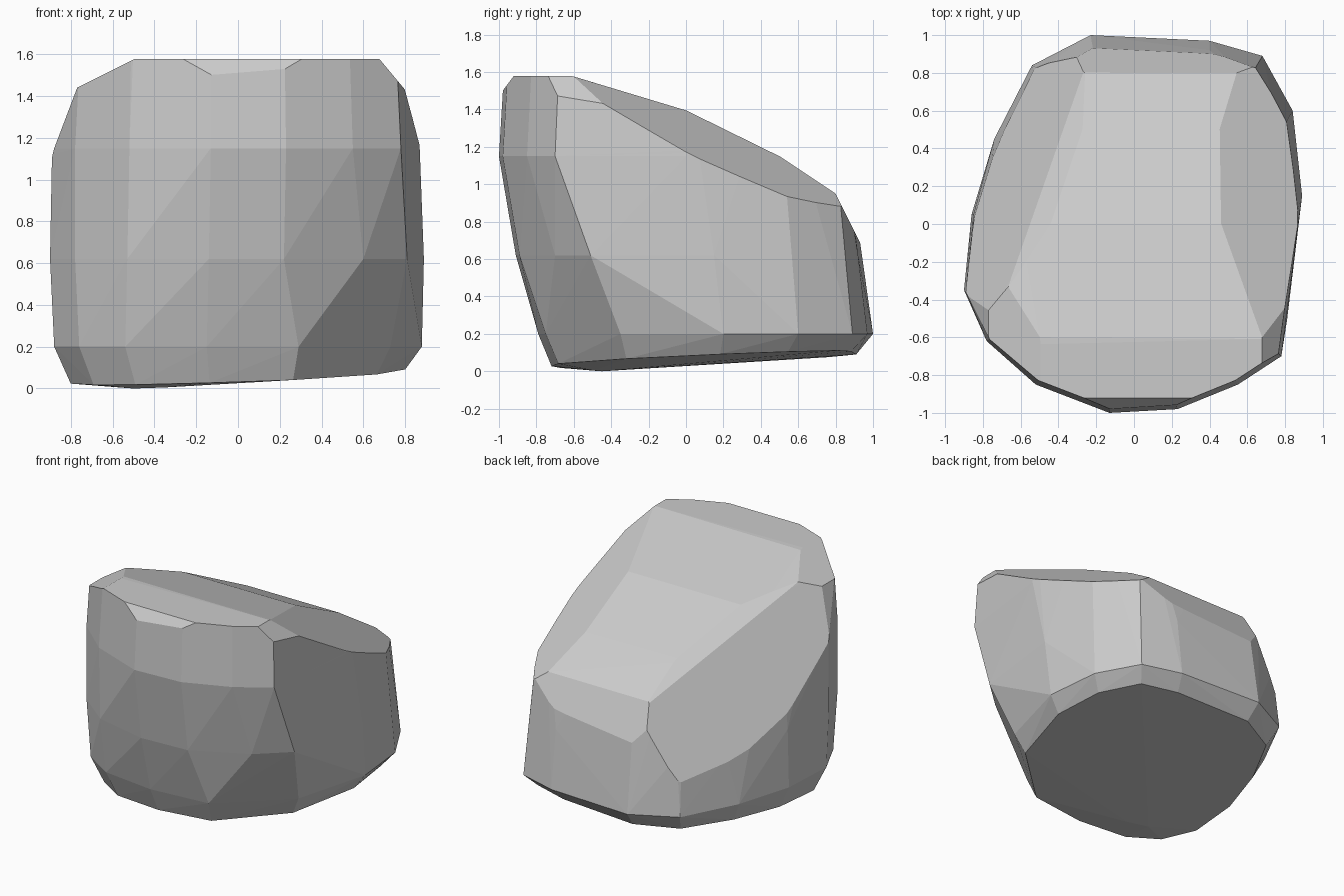
import bpy, bmesh
from mathutils import Vector

if "Cube" in bpy.data.objects:
    bpy.data.objects.remove(bpy.data.objects["Cube"])

# Horizontal outlines of the boulder, counter-clockwise from the front
low = [(-.15, -.79), (.29, -.75), (.73, -.35), (.88, .2), (.84, .6), (.68, .89), (.4, .97),
       (-.23, 1), (-.54, .84), (-.74, .45), (-.86, .05), (-.88, -.35), (-.76, -.6), (-.54, -.74)]
mid = [(-.14, -.91), (.22, -.89), (.6, -.7), (.81, -.51), (.89, .15), (.81, .53), (.66, .84),
       (.4, .92), (-.22, .94), (-.5, .82), (-.85, .05), (-.9, -.35), (-.78, -.62), (-.53, -.82)]
high = [(-.13, -1), (.23, -.98), (.55, -.85), (.78, -.7), (.87, 0), (.8, .5), (.62, .78),
        (-.2, .82), (-.5, .7), (-.8, .05), (-.89, -.36), (-.78, -.62), (-.52, -.85)]

# Planes that chip the block: normal, point on plane
chips = [
    ((0, .16, .53), (0, -.58, 1.57)),      # sloping top, three breaks
    ((0, .31, .63), (0, -.05, 1.42)),
    ((0, .2, .3), (0, .8, .95)),
    ((0, .2, .1), (0, .9, .75)),           # back shoulder
    ((0, 0, 1), (0, 0, 1.578)),            # crown
    ((0, -.8, .6), (0, -.95, 1.54)),       # front brow
    ((-.29, 0, .11), (-.88, 0, 1.15)),     # left shoulder
    ((-.12, 0, .24), (-.77, 0, 1.44)),
    ((.23, 0, .06), (.86, 0, 1.2)),        # right shoulder
    ((.12, 0, .1), (.8, 0, 1.43)),
    ((.55, .5, 1), (.78, .4, 1.02)),
    ((-.54, .33, .29), (-.4, .36, 1.2)),   # back left slope and its ridge
    ((-.4, .46, .66), (-.4, .36, 1.17)),
]


def hull(bm):
    """Wrap all points in a clean closed skin."""
    pts = [v.co.copy() for v in bm.verts]
    bm.clear()
    for p in pts:
        bm.verts.new(p)
    bmesh.ops.remove_doubles(bm, verts=bm.verts[:], dist=.01)
    res = bmesh.ops.convex_hull(bm, input=bm.verts[:])
    loose = [v for v in bm.verts if not v.link_faces]
    bmesh.ops.delete(bm, geom=loose, context='VERTS')


# Raw block from the outlines, with a slightly tilted underside
bm = bmesh.new()
for x, y in low:
    x2, y2 = x * .91, y * .91
    bm.verts.new((x2, y2, .06 + .03 * x2 + .04 * y2))
bm.verts.new((-.5, -.45, 0))
bm.verts.new((-.35, -.5, .005))
for ring, z in ((low, .2), (mid, .62), (high, 1.15)):
    for x, y in ring:
        bm.verts.new((x, y, z))
for x, y in high:
    bm.verts.new((x * .97, y * .97, 1.65))
hull(bm)

# Chip away the top and shoulders
for n, p in chips:
    bmesh.ops.bisect_plane(bm, geom=bm.verts[:] + bm.edges[:] + bm.faces[:],
                           plane_co=Vector(p), plane_no=Vector(n).normalized(),
                           clear_outer=True)
    hull(bm)
bmesh.ops.recalc_face_normals(bm, faces=bm.faces[:])

mesh = bpy.data.meshes.new("boulder")
bm.to_mesh(mesh)
bm.free()
boulder = bpy.data.objects.new("boulder", mesh)
bpy.context.collection.objects.link(boulder)
